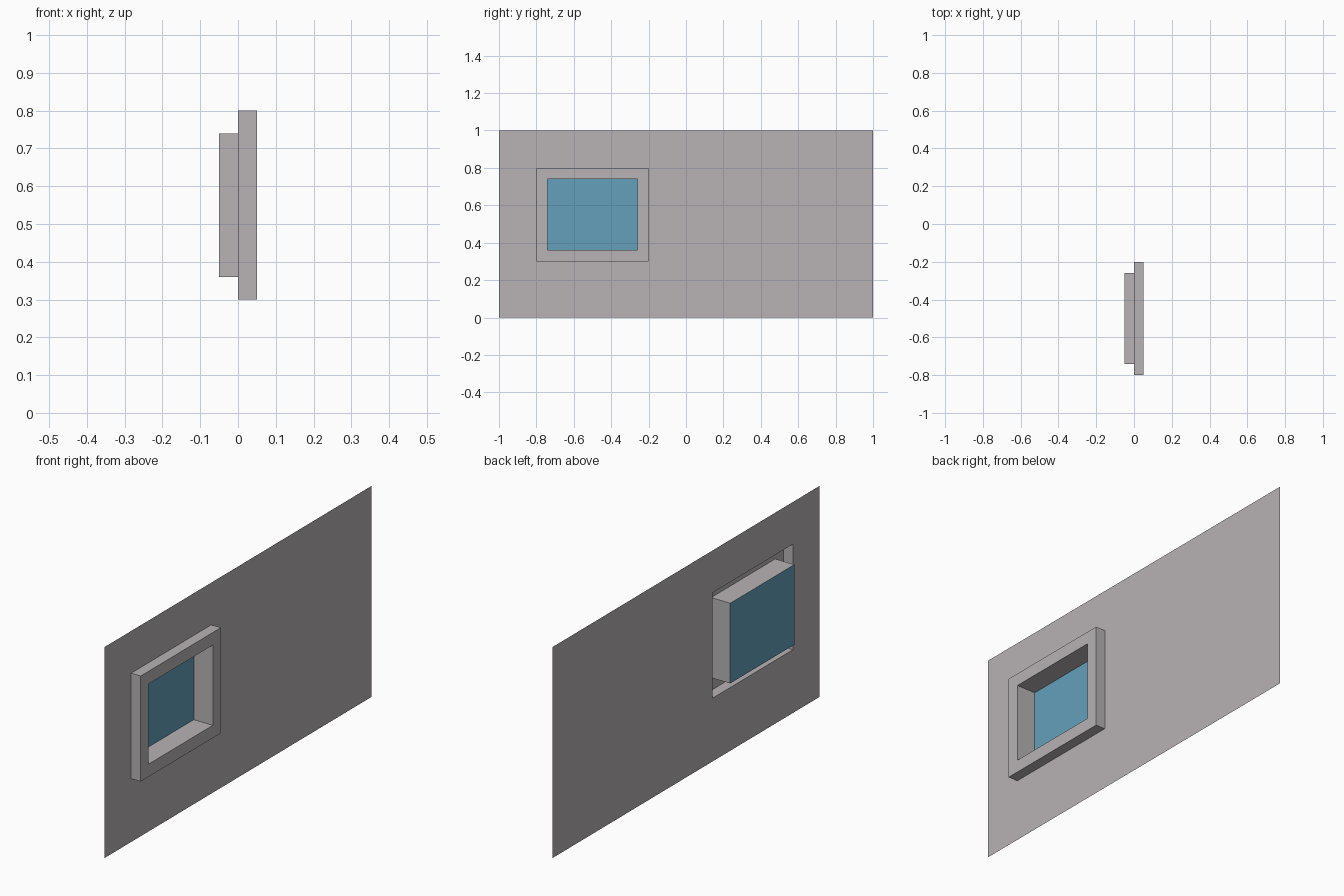
import bpy

cube = bpy.data.objects.get("Cube")
if cube:
    bpy.data.objects.remove(cube, do_unlink=True)


def material(name, colour):
    mat = bpy.data.materials.new(name)
    mat.use_nodes = True
    mat.diffuse_color = colour
    bsdf = next(n for n in mat.node_tree.nodes if n.type == "BSDF_PRINCIPLED")
    bsdf.inputs["Base Color"].default_value = colour
    return mat


def rectangle(x, y0, y1, z0, z1):
    """Corners counter-clockwise as seen from +x."""
    return [(x, y0, z0), (x, y1, z0), (x, y1, z1), (x, y0, z1)]


def sheet(name, rings, mat, cap=False):
    """Join successive rectangles with quads, optionally closing the last."""
    verts = [corner for ring in rings for corner in ring]
    faces = []
    for r in range(len(rings) - 1):
        a, b = 4 * r, 4 * r + 4
        for i in range(4):
            j = (i + 1) % 4
            faces.append((a + i, a + j, b + j, b + i))
    if cap:
        last = len(verts) - 4
        faces.append(tuple(range(last, last + 4)))
    mesh = bpy.data.meshes.new(name)
    mesh.from_pydata(verts, [], faces)
    mesh.materials.append(mat)
    obj = bpy.data.objects.new(name, mesh)
    bpy.context.collection.objects.link(obj)
    return obj


plaster = material("warm grey plaster", (0.48, 0.45, 0.46, 1))
blue = material("blue glass", (0.13, 0.35, 0.49, 1))

DEPTH = 0.05
OUTER = (-0.8, -0.2, 0.3, 0.8)
INNER = (-0.74, -0.26, 0.36, 0.74)

# Thin wall with a window opening
opening = rectangle(0, *OUTER)
sheet("wall", [rectangle(0, -1, 1, 0, 1), opening], plaster)

# Raised surround, turning inward into a recess that passes through the wall
pane = rectangle(-DEPTH, *INNER)
sheet("window_frame",
      [opening, rectangle(DEPTH, *OUTER), rectangle(DEPTH, *INNER), pane],
      plaster)

# Glass closing the back of the recess
sheet("window_glass", [pane], blue, cap=True)
